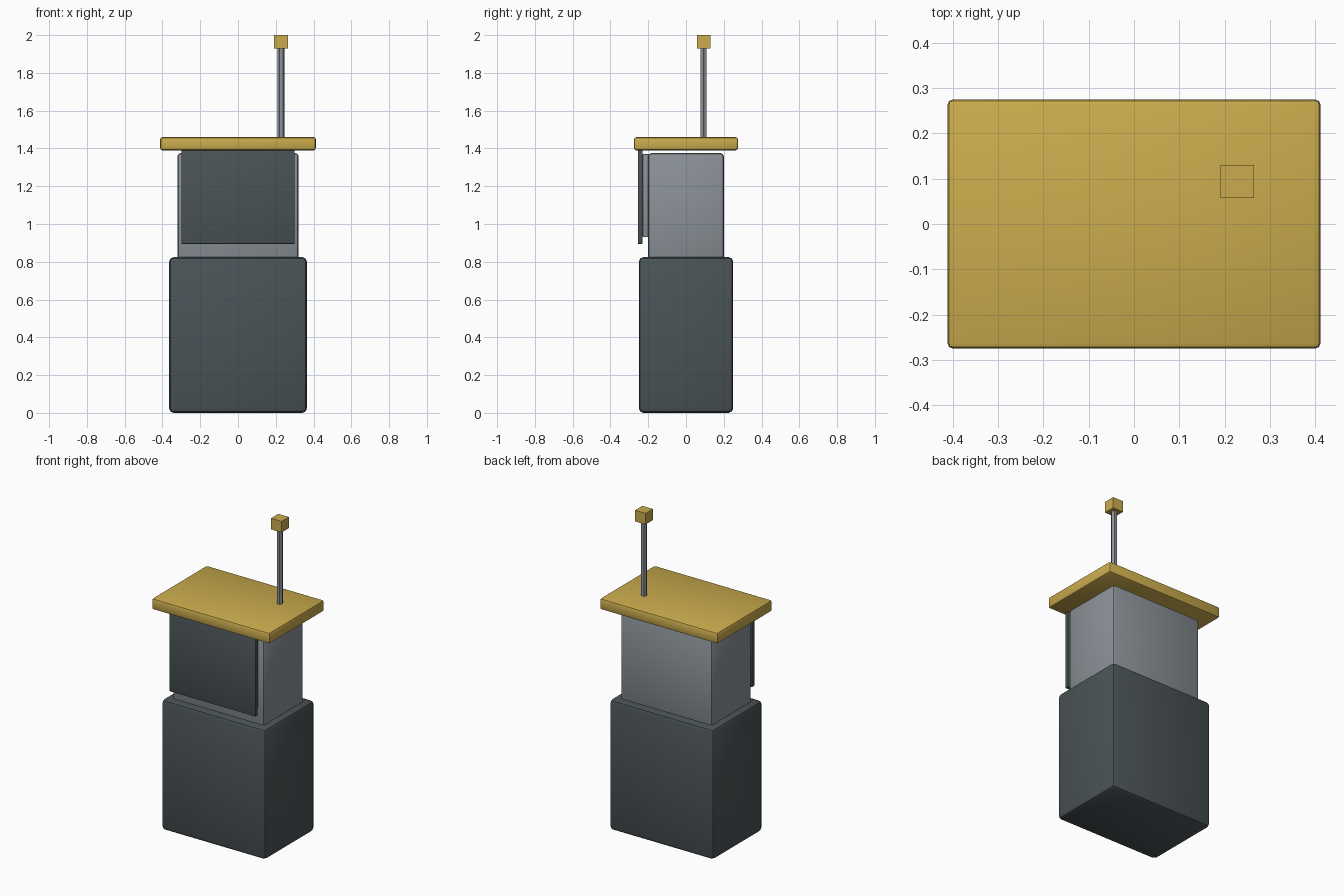
import bpy
import math

if "Cube" in bpy.data.objects:
    bpy.data.objects.remove(bpy.data.objects["Cube"], do_unlink=True)


def material(name, rgb):
    mat = bpy.data.materials.new(name)
    mat.use_nodes = True
    colour = [(c / 255) ** 2.2 for c in rgb] + [1]
    mat.diffuse_color = colour
    mat.node_tree.nodes["Principled BSDF"].inputs["Base Color"].default_value = colour
    return mat


GOLD = material("gold", (201, 170, 78))
DARK = material("dark slate", (76, 84, 87))
GREY = material("light grey", (138, 145, 151))


def box(name, x, y, z, mat, bevel=0):
    """Box from (min, max) ranges, with optional rounded edges."""
    ranges = (x, y, z)
    bpy.ops.mesh.primitive_cube_add(size=1, location=[(a + b) / 2 for a, b in ranges])
    obj = bpy.context.object
    obj.name = name
    obj.scale = [b - a for a, b in ranges]
    bpy.ops.object.transform_apply(location=False, rotation=False, scale=True)
    obj.data.materials.append(mat)
    if bevel:
        mod = obj.modifiers.new("rounded edges", "BEVEL")
        mod.width = bevel
        mod.segments = 2
        bpy.ops.object.modifier_apply(modifier=mod.name)
        bpy.ops.object.shade_smooth_by_angle(angle=math.radians(30))
    return obj


# Cabinet: wide base and narrower upper body
box("lower_body", (-0.365, 0.365), (-0.25, 0.25), (0, 0.825), DARK, 0.025)
box("upper_body", (-0.32, 0.32), (-0.2, 0.2), (0.8, 1.375), GREY, 0.016)

# Front panel on its backing plate
box("panel_backing", (-0.28, 0.28), (-0.23, -0.195), (0.93, 1.37), GREY, 0.005)
box("front_panel", (-0.3, 0.3), (-0.255, -0.23), (0.895, 1.4), DARK, 0.003)

# Overhanging top slab
box("roof", (-0.412, 0.412), (-0.275, 0.275), (1.39, 1.46), GOLD, 0.012)

# Hexagonal mast with a cube tip
bpy.ops.mesh.primitive_cylinder_add(
    vertices=6, radius=0.018, depth=0.5, location=(0.228, 0.093, 1.69),
    rotation=(0, 0, math.radians(30)))
mast = bpy.context.object
mast.name = "mast"
mast.data.materials.append(GREY)
box("mast_tip", (0.191, 0.265), (0.057, 0.13), (1.93, 2.0), GOLD)
